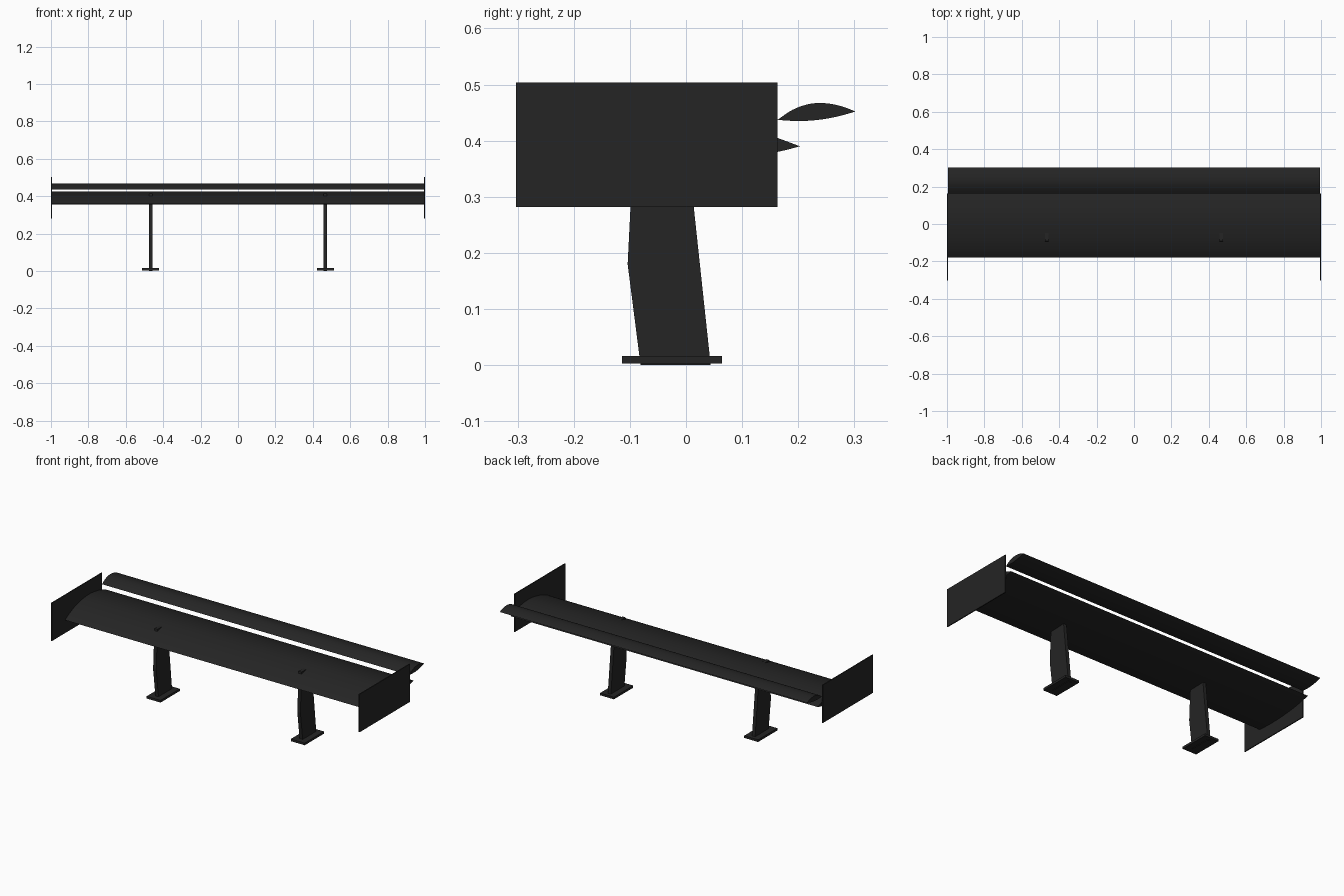
import bpy, math

if "Cube" in bpy.data.objects:
    bpy.data.objects.remove(bpy.data.objects["Cube"])

black = bpy.data.materials.new("carbon_black")
black.diffuse_color = (0.018, 0.018, 0.018, 1)
black.use_nodes = True
black.node_tree.nodes["Principled BSDF"].inputs["Base Color"].default_value = black.diffuse_color


def extrude_profile(name, pts, x0, x1, smooth=False):
    """Extrude a closed (y, z) outline along x."""
    n = len(pts)
    verts = [(x, y, z) for x in (x0, x1) for y, z in pts]
    faces = [(i, (i + 1) % n, (i + 1) % n + n, i + n) for i in range(n)]
    faces += [tuple(reversed(range(n))), tuple(range(n, 2 * n))]
    me = bpy.data.meshes.new(name)
    me.from_pydata(verts, [], faces)
    me.materials.append(black)
    ob = bpy.data.objects.new(name, me)
    bpy.context.collection.objects.link(ob)
    # consistent outward normals
    import bmesh
    bm = bmesh.new()
    bm.from_mesh(me)
    bmesh.ops.recalc_face_normals(bm, faces=bm.faces)
    bm.to_mesh(me)
    bm.free()
    if smooth:
        me.shade_smooth()
        me.set_sharp_from_angle(angle=math.radians(35))
    return ob


def spline(pts, steps=5):
    """Catmull-Rom curve through the points."""
    p = [pts[0]] + pts + [pts[-1]]
    out = []
    for i in range(1, len(p) - 2):
        for s in range(steps):
            t = s / steps
            out.append(tuple(0.5 * (2 * b + (c - a) * t + (2 * a - 5 * b + 4 * c - d) * t * t
                                    + (3 * b - a - 3 * c + d) * t ** 3)
                             for a, b, c, d in zip(p[i - 1], p[i], p[i + 1], p[i + 2])))
    return out + [pts[-1]]


def wing(name, top, bottom):
    outline = spline(top) + spline(bottom)[1:-1]
    extrude_profile(name, outline, -0.995, 0.995, True)


# Main wing and rear flap: top runs front to back, bottom back to front
wing("main_wing",
     [(-0.18, 0.358), (-0.14, 0.382), (-0.08, 0.406), (0.0, 0.423),
      (0.07, 0.424), (0.14, 0.412), (0.203, 0.39)],
     [(0.203, 0.39), (0.163, 0.38), (0.09, 0.367), (0.0, 0.358),
      (-0.1, 0.355), (-0.18, 0.358)])
wing("rear_flap",
     [(0.163, 0.437), (0.19, 0.455), (0.218, 0.465), (0.245, 0.467),
      (0.275, 0.462), (0.302, 0.452)],
     [(0.302, 0.452), (0.27, 0.443), (0.235, 0.437), (0.20, 0.435), (0.163, 0.437)])

for side, s in (("left", -1), ("right", 1)):
    # End plate
    extrude_profile(side + "_end_plate",
                    [(-0.303, 0.282), (0.163, 0.282), (0.163, 0.504), (-0.303, 0.504)],
                    s * 0.994, s * 1.0)
    # Upright, its top just breaking through the wing
    extrude_profile(side + "_upright",
                    [(-0.081, 0.0), (0.044, 0.0), (0.014, 0.28), (0.0, 0.414),
                     (-0.092, 0.414), (-0.099, 0.28), (-0.104, 0.18)],
                    s * 0.457, s * 0.477)
    # Foot plate
    extrude_profile(side + "_foot",
                    [(-0.114, 0.003), (0.064, 0.003), (0.064, 0.016), (-0.114, 0.016)],
                    s * 0.422, s * 0.512)
